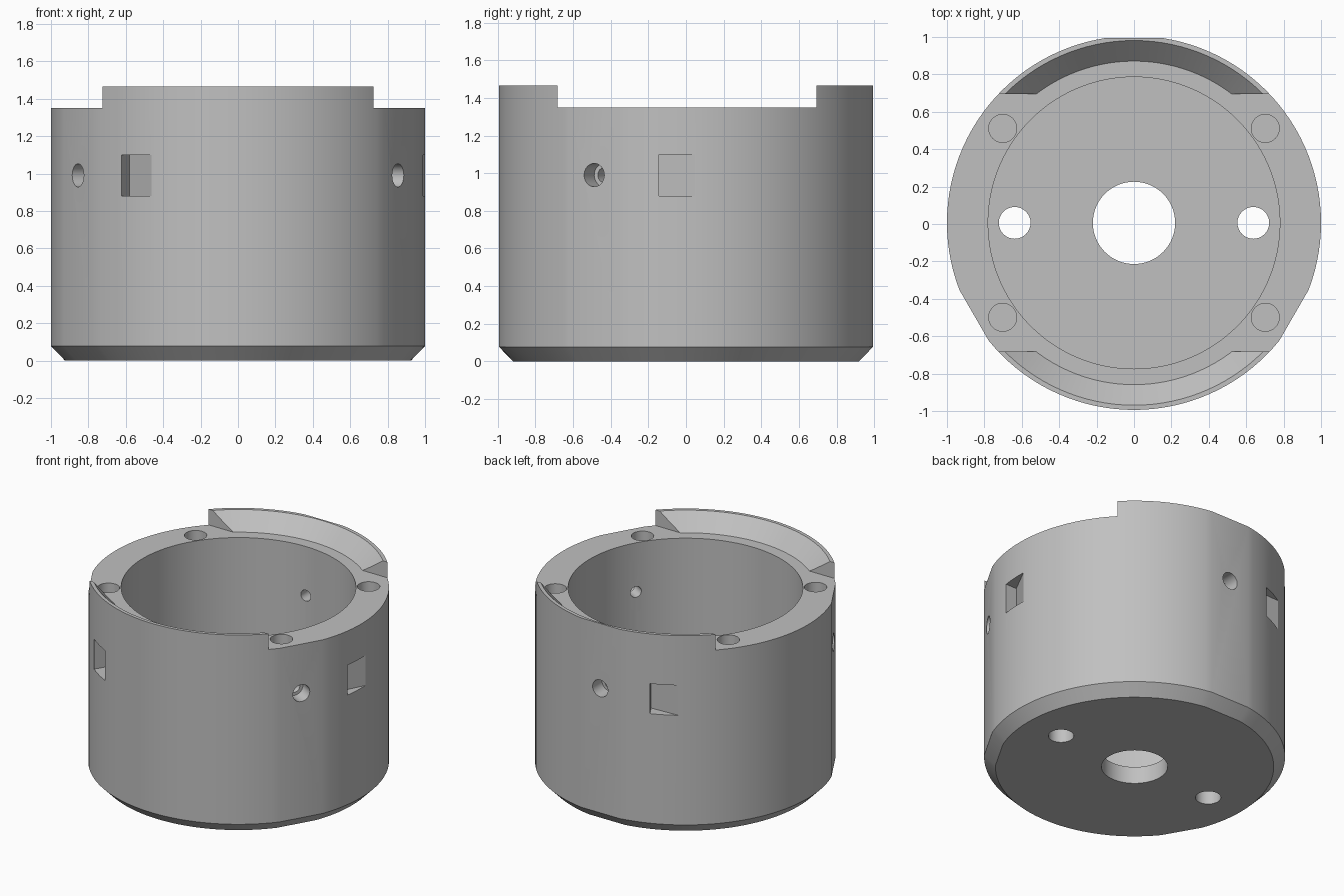
import bpy, bmesh, math
from mathutils import Matrix, Vector

if "Cube" in bpy.data.objects:
    bpy.data.objects.remove(bpy.data.objects["Cube"])

CY = 0.006                    # axis offset in y, caused by the flat at the back
RIM, TOP, FLOOR = 1.35, 1.465, 0.125
FLATS = (-30, 90, 210)        # directions of the three flats


def make_object(name, bm):
    bmesh.ops.recalc_face_normals(bm, faces=bm.faces)
    me = bpy.data.meshes.new(name)
    bm.to_mesh(me)
    bm.free()
    ob = bpy.data.objects.new(name, me)
    bpy.context.collection.objects.link(ob)
    return ob


def prism(name, loops):
    """Closed solid skinned over stacked loops of equal length."""
    bm = bmesh.new()
    rings = [[bm.verts.new(p) for p in loop] for loop in loops]
    n = len(rings[0])
    for a, b in zip(rings, rings[1:]):
        for i in range(n):
            j = (i + 1) % n
            bm.faces.new((a[i], a[j], b[j], b[i]))
    bm.faces.new(rings[0][::-1])
    bm.faces.new(rings[-1])
    return make_object(name, bm)


def circle(x, y, r, z, n):
    return [(x + r * math.cos(2 * math.pi * i / n),
             y + r * math.sin(2 * math.pi * i / n), z) for i in range(n)]


def post(name, x, y, r, z0, z1, n=32):
    return prism(name, [circle(x, y, r, z0, n), circle(x, y, r, z1, n)])


def cut(body, cutter):
    bpy.context.view_layer.update()
    mod = body.modifiers.new("cut", 'BOOLEAN')
    mod.operation = 'DIFFERENCE'
    mod.solver = 'EXACT'
    mod.object = cutter
    bpy.context.view_layer.objects.active = body
    bpy.ops.object.modifier_apply(modifier=mod.name)
    bpy.data.objects.remove(cutter, do_unlink=True)


# Outer cup: round outline with three flats, chamfered foot
angles = [a for a in range(0, 360, 3)
          if all(abs((a - f + 180) % 360 - 180) >= 9 for f in FLATS)]


def outline(r, z):
    return [(r * math.cos(math.radians(a)), r * math.sin(math.radians(a)), z)
            for a in angles]


cup = prism("cup_housing", [outline(0.925, 0), outline(1, 0.077), outline(1, TOP)])

# Two raised lips: conical seat and a straight gap across the middle
cut(cup, prism("seat_cutter", [circle(0, 0, 0.865, RIM, 120),
                               circle(0, 0, 0.975, TOP, 120),
                               circle(0, 0, 0.975, TOP + 0.2, 120)]))
w = 0.688
cut(cup, prism("gap_cutter", [[(-2, -w, z), (2, -w, z), (2, w, z), (-2, w, z)]
                              for z in (RIM, 2)]))

# Main bore, centre hole and the two floor holes
cut(cup, post("bore_cutter", 0, 0, 0.78, FLOOR, 2, 120))
cut(cup, post("centre_hole_cutter", 0, 0, 0.22, -1, 0.6, 64))
for s in (-1, 1):
    cut(cup, post("floor_hole_cutter", s * 0.638, 0, 0.085, -1, 0.6))

# Four blind screw holes in the rim
for sx in (-1, 1):
    for sy in (-1, 1):
        cut(cup, post("screw_hole_cutter", sx * 0.702, sy * 0.505, 0.075, 1.07, 2))

# Stepped side holes in the flats
for f in FLATS:
    place = (Matrix.Rotation(math.radians(f), 4, 'Z')
             @ Matrix.Translation((0, 0, 0.99))
             @ Matrix.Rotation(math.pi / 2, 4, 'Y'))
    for r, z0 in ((0.062, 0.88), (0.04, 0.6)):
        c = post("side_hole_cutter", 0, 0, r, z0, 1.2)
        c.data.transform(place)
        cut(cup, c)

# Wedge-shaped notches around the wall
for a in (0, 120, 240):
    c = prism("notch_cutter", [[(1.1, -0.15, z), (0.9, -0.15, z),
                                (0.999, 0.042, z), (1.1, 0.042, z)]
                               for z in (0.88, 1.10)])
    c.data.transform(Matrix.Rotation(math.radians(a), 4, 'Z'))
    cut(cup, c)

# Centre, colour and shade
cup.data.transform(Matrix.Translation(Vector((0, CY, 0))))
grey = bpy.data.materials.new("plain grey")
grey.diffuse_color = (0.53, 0.53, 0.53, 1)
grey.use_nodes = True
grey.node_tree.nodes["Principled BSDF"].inputs["Base Color"].default_value = grey.diffuse_color
cup.data.materials.clear()
cup.data.materials.append(grey)
for p in cup.data.polygons:
    p.material_index = 0
bpy.ops.object.select_all(action='DESELECT')
cup.select_set(True)
bpy.context.view_layer.objects.active = cup
bpy.ops.object.shade_smooth_by_angle(angle=math.radians(25))
